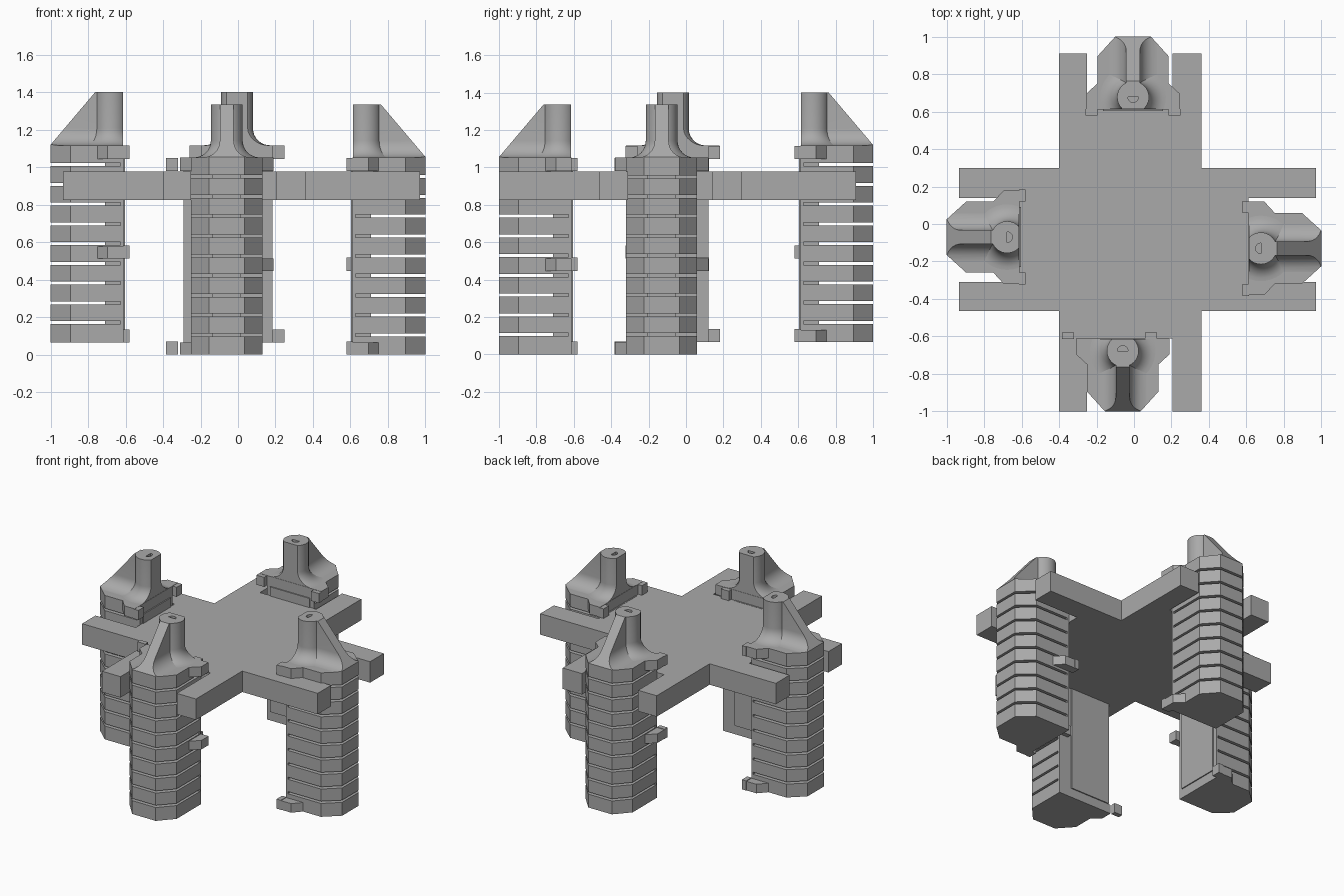
import bpy, bmesh, math
from mathutils import Matrix, Vector

old = bpy.data.objects.get("Cube")
if old:
    bpy.data.objects.remove(old)

grey = bpy.data.materials.new("plain grey")
grey.use_nodes = True
colour = (0.4, 0.4, 0.4, 1)
grey.diffuse_color = colour
grey.node_tree.nodes["Principled BSDF"].inputs["Base Color"].default_value = colour


def finish(bm, name, place=Matrix(), smooth=False):
    bmesh.ops.recalc_face_normals(bm, faces=bm.faces)
    mesh = bpy.data.meshes.new(name)
    bm.to_mesh(mesh)
    bm.free()
    mesh.materials.append(grey)
    ob = bpy.data.objects.new(name, mesh)
    bpy.context.collection.objects.link(ob)
    ob.matrix_world = place
    if smooth:
        bpy.ops.object.select_all(action='DESELECT')
        ob.select_set(True)
        bpy.context.view_layer.objects.active = ob
        bpy.ops.object.shade_smooth_by_angle(angle=math.radians(35))
    return ob


def prism(bm, outline, low, high):
    """Extrude an xy outline between two heights."""
    face = bm.faces.new([bm.verts.new((x, y, low)) for x, y in outline])
    top = bmesh.ops.extrude_face_region(bm, geom=[face])["geom"]
    verts = [v for v in top if isinstance(v, bmesh.types.BMVert)]
    bmesh.ops.translate(bm, verts=verts, vec=(0, 0, high - low))


def box(bm, x0, x1, y0, y1, z0, z1):
    prism(bm, [(x0, y0), (x1, y0), (x1, y1), (x0, y1)], z0, z1)


def cut(bm, point, normal):
    """Slice off everything on the normal side and close the hole."""
    geom = bm.verts[:] + bm.edges[:] + bm.faces[:]
    res = bmesh.ops.bisect_plane(bm, geom=geom, plane_co=point, plane_no=normal, clear_outer=True)
    edges = [e for e in res["geom_cut"] if isinstance(e, bmesh.types.BMEdge)]
    bmesh.ops.holes_fill(bm, edges=edges)


# Dimensions shared by the towers
INNER, OUTER = -0.612, -1.0
HALF, CAP_LOW, CAP_TOP, PITCH = 0.19, 0.98, 1.052, 0.1055
PIPE_Y, PIPE_R, PIPE_TOP, FILLET = -0.677, 0.085, 1.335, 0.09


def mirrored(right):
    return right + [(-x, y) for x, y in reversed(right)]


def fillet(radius):
    """Width and height pairs of a concave foot, from the bottom up."""
    steps = [math.radians(90 * i / 8) for i in range(9)]
    return [(radius + FILLET * (1 - math.sin(a)), CAP_TOP + FILLET * (1 - math.cos(a))) for a in steps]


def fin_stack(place):
    bm = bmesh.new()
    outline = mirrored([(HALF, INNER - 0.015), (HALF, -0.895), (0.095, OUTER)])
    for k in range(10):
        low = k * PITCH + (0.008 if k else 0)
        high = CAP_LOW if k == 9 else (k + 1) * PITCH - 0.008
        prism(bm, outline, low, high)
    box(bm, -HALF, HALF, INNER - 0.015, INNER, 0, CAP_LOW)
    box(bm, -0.075, 0.075, -0.71, INNER - 0.01, 0.01, CAP_LOW - 0.01)
    finish(bm, "fin_stack", place)


def cap(place):
    bm = bmesh.new()
    prism(bm, mirrored([(0.25, INNER), (0.25, -0.695), (HALF, -0.75),
                        (HALF, -0.895), (0.095, OUTER)]), CAP_LOW, CAP_TOP)
    finish(bm, "tower_cap", place)


def clips(place, shift):
    # Side lugs, hooks and the thin inner panel
    bm = bmesh.new()
    for side, low in ((-1, 0), (1, 0.447)):
        lug = [(HALF - 0.01, INNER), (0.25, INNER), (0.25, -0.695), (HALF, -0.75), (HALF - 0.01, -0.75)]
        prism(bm, [(side * x, y) for x, y in lug], low, low + 0.066)
    for side, low in ((-1, 0), (1, 0.447), (-1, CAP_LOW), (1, CAP_LOW)):
        a, b = sorted((side * 0.19, side * 0.253))
        box(bm, a + shift, b + shift, INNER - 0.002, -0.58, low, low + 0.07)
    box(bm, shift - 0.16, shift + 0.16, INNER - 0.002, INNER + 0.008, 0.066, CAP_LOW)
    finish(bm, "side_clips", place)


def pipe(place):
    # Revolved tube with a flared foot and a blind hole, flat on the inner side
    bm = bmesh.new()
    hole = 0.028
    profile = [(0, CAP_TOP)] + fillet(PIPE_R) + [(PIPE_R, PIPE_TOP), (hole, PIPE_TOP),
                                                 (hole, PIPE_TOP - 0.1), (0, PIPE_TOP - 0.1)]
    verts = [bm.verts.new((r, 0, z)) for r, z in profile]
    edges = [bm.edges.new(pair) for pair in zip(verts, verts[1:])]
    bmesh.ops.spin(bm, geom=verts + edges, cent=(0, 0, 0), axis=(0, 0, 1),
                   angle=math.tau, steps=40, use_merge=True)
    bmesh.ops.remove_doubles(bm, verts=bm.verts, dist=0.0005)
    bmesh.ops.translate(bm, verts=bm.verts, vec=(0, PIPE_Y, 0))
    cut(bm, (0, INNER - 0.002, 0), (0, 1, 0))
    finish(bm, "tower_pipe", place, True)


def gusset(place):
    # Flared rib, sliced to a slope that falls to the outer edge
    bm = bmesh.new()
    section = mirrored(fillet(0.037) + [(0.037, PIPE_TOP)])
    face = bm.faces.new([bm.verts.new((x, PIPE_Y, z)) for x, z in section])
    ext = bmesh.ops.extrude_face_region(bm, geom=[face])["geom"]
    bmesh.ops.translate(bm, verts=[v for v in ext if isinstance(v, bmesh.types.BMVert)],
                        vec=(0, OUTER - PIPE_Y, 0))
    rise, run = PIPE_TOP - CAP_TOP, 0.24
    cut(bm, (0, OUTER, CAP_TOP + 0.003), Vector((0, -rise, run)).normalized())
    for side in (-1, 1):
        cut(bm, (side * 0.095, OUTER, 0), Vector((side * 0.105, -0.095, 0)).normalized())
    finish(bm, "tower_gusset", place, True)


# Cross plate with a slot in the end of each arm
ARM_X, ARM_Y = (-0.40, 0.36), (-0.465, 0.298)
SLOT_X, SLOT_Y = (-0.25, 0.205), (-0.31, 0.14)
W, E, S, N, IN = -0.935, 0.97, -1.0, 0.91, 0.61
(xa, xb), (ya, yb), (sa, sb), (ta, tb) = ARM_X, ARM_Y, SLOT_X, SLOT_Y
plate_outline = [
    (xa, S), (sa, S), (sa, -IN), (sb, -IN), (sb, S), (xb, S), (xb, ya),
    (E, ya), (E, ta), (IN, ta), (IN, tb), (E, tb), (E, yb), (xb, yb),
    (xb, N), (sb, N), (sb, IN), (sa, IN), (sa, N), (xa, N), (xa, yb),
    (W, yb), (W, tb), (-IN, tb), (-IN, ta), (W, ta), (W, ya), (xa, ya)]
bm = bmesh.new()
prism(bm, plate_outline, 0.825, 0.978)
finish(bm, "cross_plate")

# Four towers: quarter turns, sideways offset, base height, clip shift
for turns, offset, base, shift in ((0, -0.06, 0, -0.07), (1, -0.13, 0, 0),
                                   (2, 0.005, 0.065, 0), (3, 0.07, 0.065, 0)):
    place = Matrix.Rotation(turns * math.pi / 2, 4, 'Z') @ Matrix.Translation((offset, 0, base))
    fin_stack(place)
    cap(place)
    clips(place, shift)
    pipe(place)
    gusset(place)
